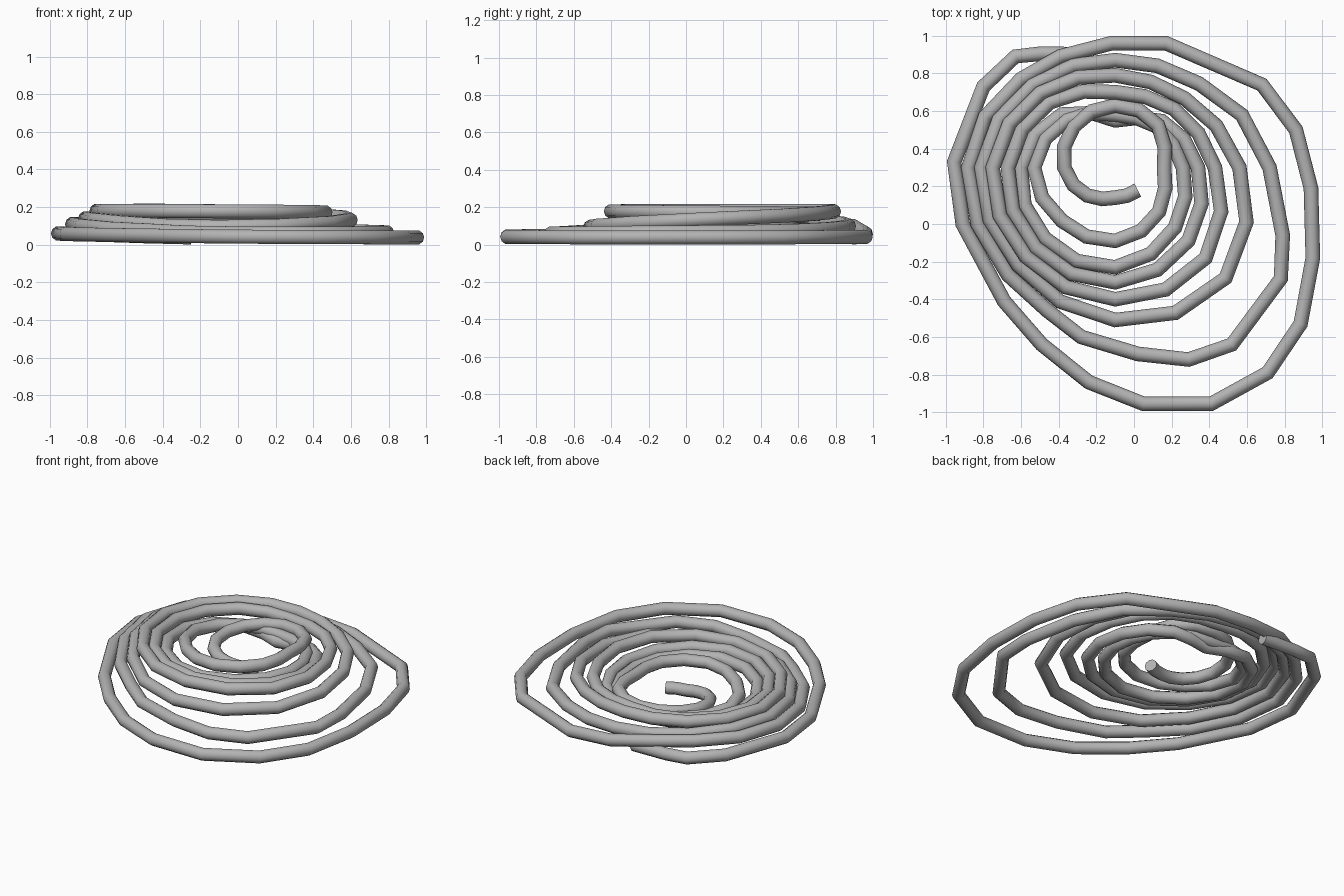
import bpy, math

cube = bpy.data.objects.get("Cube")
if cube:
    bpy.data.objects.remove(cube, do_unlink=True)

# One grey for the whole rope
grey = bpy.data.materials.new("rope grey")
grey.use_nodes = True
grey.diffuse_color = (0.45, 0.45, 0.45, 1)
grey.node_tree.nodes["Principled BSDF"].inputs["Base Color"].default_value = (0.45, 0.45, 0.45, 1)

CENTRE = (-0.10, 0.30)
ROPE = 0.039

# Inner coils: radius in eight directions per turn, from the inner end outwards:
# S, SW, W, NW, N, NE, E, SE
TURNS = [
    (0.16, 0.21, 0.27, 0.31, 0.33, 0.32, 0.26, 0.33),
    (0.39, 0.40, 0.43, 0.36, 0.28, 0.31, 0.36, 0.45),
    (0.53, 0.53, 0.50, 0.40, 0.25, 0.35, 0.44, 0.55),
    (0.61, 0.60, 0.57, 0.49, 0.40, 0.44, 0.53, 0.68),
    (0.70, 0.67, 0.65, 0.56, 0.49, 0.52, 0.66, 0.83),
    (0.81, 0.73, 0.71, 0.62, 0.57, 0.63, 0.82),
]
# Height per turn at S, W, N, E
HEIGHTS = [
    (0.07, 0.11, 0.15, 0.165),
    (0.165, 0.13, 0.105, 0.12),
    (0.14, 0.125, 0.075, 0.12),
    (0.16, 0.165, 0.165, 0.17),
    (0.178, 0.18, 0.178, 0.145),
    (0.095, 0.14, 0.10, 0.068),
]
# The two loose outer coils, point by point
OUTER = [
    (0.79, -0.06, 0.066), (0.78, -0.29, 0.064), (0.52, -0.64, 0.06), (0.29, -0.72, 0.06),
    (0.02, -0.69, 0.06), (-0.28, -0.60, 0.065), (-0.46, -0.46, 0.075), (-0.67, -0.27, 0.085),
    (-0.83, 0.0, 0.10), (-0.88, 0.30, 0.11), (-0.79, 0.57, 0.11), (-0.60, 0.77, 0.11),
    (-0.39, 0.89, 0.10), (-0.12, 0.96, 0.06), (0.17, 0.96, 0.042), (0.68, 0.74, 0.04),
    (0.86, 0.50, 0.039), (0.94, 0.19, 0.039), (0.95, -0.18, 0.039), (0.885, -0.53, 0.039),
    (0.71, -0.79, 0.04), (0.41, -0.955, 0.041), (0.05, -0.955, 0.043), (-0.24, -0.84, 0.046),
    (-0.49, -0.64, 0.049), (-0.69, -0.41, 0.052), (-0.91, 0.0, 0.057), (-0.955, 0.33, 0.06),
    (-0.80, 0.73, 0.055), (-0.63, 0.89, 0.05), (-0.49, 0.905, 0.045), (-0.25, 0.90, 0.039),
]
radii = [0.17] + [r for turn in TURNS for r in turn]
heights = [z for turn in HEIGHTS for z in turn]


def smooth(values, t):
    """Catmull-Rom value at position t along a list."""
    i = math.floor(t)
    f = t - i
    a, b, c, d = (values[min(max(i + k, 0), len(values) - 1)] for k in (-1, 0, 1, 2))
    return b + 0.5 * f * (c - a + f * (2 * a - 5 * b + 4 * c - d + f * (3 * (b - c) + d - a)))


# Rope path: straight pieces, sixteen to a turn, then the outer coils
points = []
for n in range(2 * len(radii) - 1):
    t = n / 2
    angle = -math.pi / 4 * (1 + t)
    r = smooth(radii, t)
    z = smooth(heights, max(0, (t - 1) / 2))
    points.append((CENTRE[0] + r * math.cos(angle), CENTRE[1] + r * math.sin(angle), z))
points += OUTER

# Round tube swept along the path
curve = bpy.data.curves.new("coiled_rope", "CURVE")
curve.dimensions = "3D"
curve.bevel_depth = ROPE
curve.bevel_resolution = 3
curve.use_fill_caps = True
curve.twist_mode = "Z_UP"
spline = curve.splines.new("POLY")
spline.points.add(len(points) - 1)
for p, co in zip(spline.points, points):
    p.co = (*co, 1)
curve.materials.append(grey)
rope = bpy.data.objects.new("coiled_rope", curve)
bpy.context.collection.objects.link(rope)

# Turn into a mesh and shade smooth with sharp ends
bpy.ops.object.select_all(action="DESELECT")
rope.select_set(True)
bpy.context.view_layer.objects.active = rope
bpy.ops.object.convert(target="MESH")
bpy.ops.object.shade_smooth_by_angle(angle=math.radians(40))
